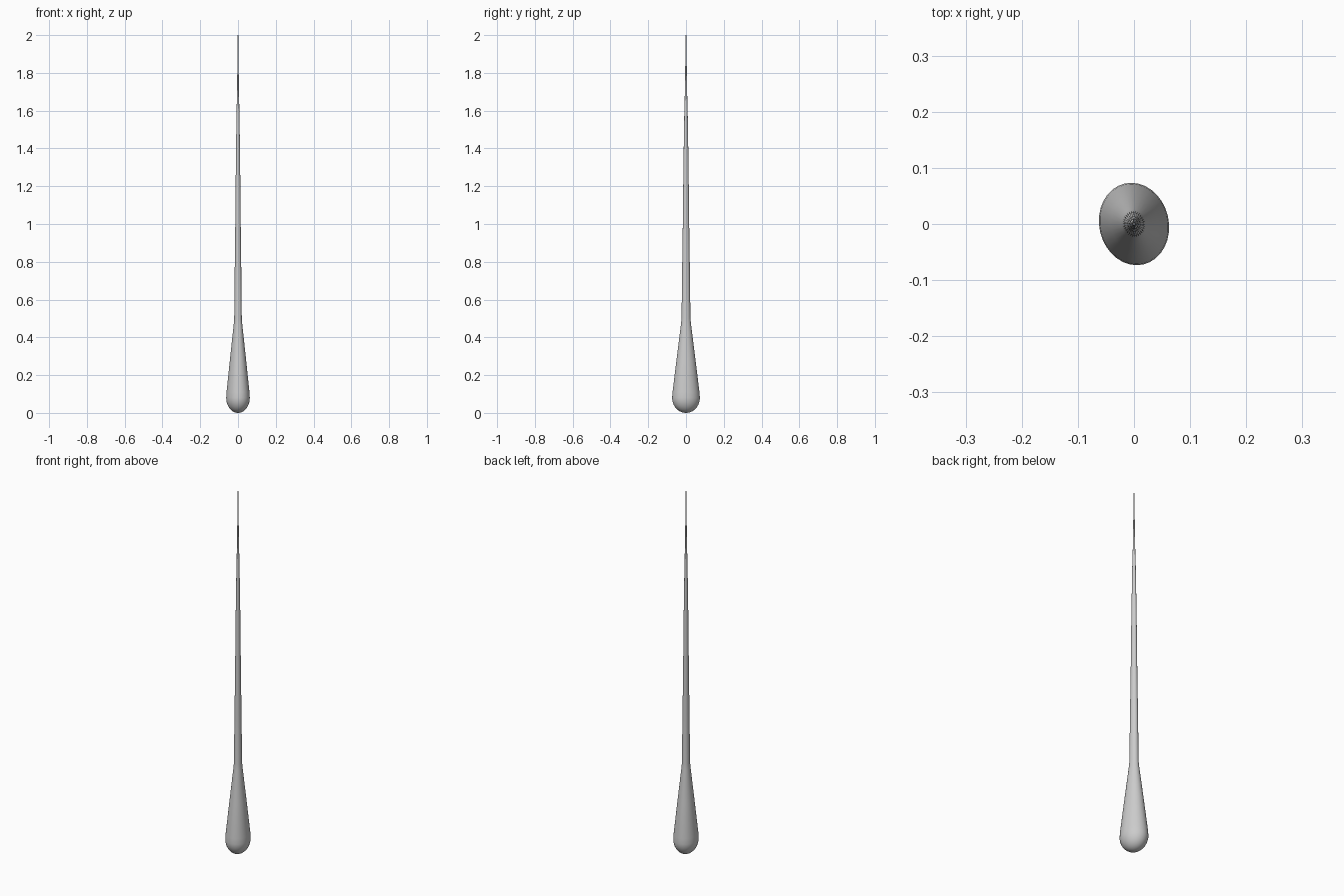
import bpy, bmesh, math

if "Cube" in bpy.data.objects:
    bpy.data.objects.remove(bpy.data.objects["Cube"])

TILT = math.radians(13)   # the oval section is turned slightly about z
SX, SY = 0.062, 0.074     # oval half-widths at the widest ring


def lathe(name, profile, sides=32):
    """Oval turned body from (relative radius, z) points, closed at both ends."""
    bm = bmesh.new()
    rings = []
    for r, z in profile:
        ring = []
        for i in range(sides):
            a = 2 * math.pi * i / sides
            x, y = SX * r * math.cos(a), SY * r * math.sin(a)
            ring.append(bm.verts.new((x * math.cos(TILT) - y * math.sin(TILT),
                                      x * math.sin(TILT) + y * math.cos(TILT), z)))
        rings.append(ring)
    for lo, hi in zip(rings, rings[1:]):
        for i in range(sides):
            j = (i + 1) % sides
            bm.faces.new((lo[i], lo[j], hi[j], hi[i]))
    bm.faces.new(rings[0][::-1])
    bm.faces.new(rings[-1])
    mesh = bpy.data.meshes.new(name)
    bm.to_mesh(mesh)
    bm.free()
    obj = bpy.data.objects.new(name, mesh)
    bpy.context.collection.objects.link(obj)
    bpy.ops.object.select_all(action='DESELECT')
    obj.select_set(True)
    bpy.context.view_layer.objects.active = obj
    bpy.ops.object.shade_smooth_by_angle(angle=math.radians(35))
    return obj


# Rounded butt, swollen grip, slender shaft and fine tip in one turned body
butt = [(max(0.02, math.sin(t)), 0.08 * (1 - math.cos(t)))
        for t in (math.pi / 2 * k / 10 for k in range(11))]
shaft = [(0.97, 0.11), (0.67, 0.29), (0.36, 0.47), (0.32, 0.50), (0.28, 0.75),
         (0.23, 1.00), (0.18, 1.33), (0.12, 1.60), (0.085, 1.69),
         (0.055, 1.83), (0.03, 2.0)]
lathe("tapered_rod", butt + shaft)
